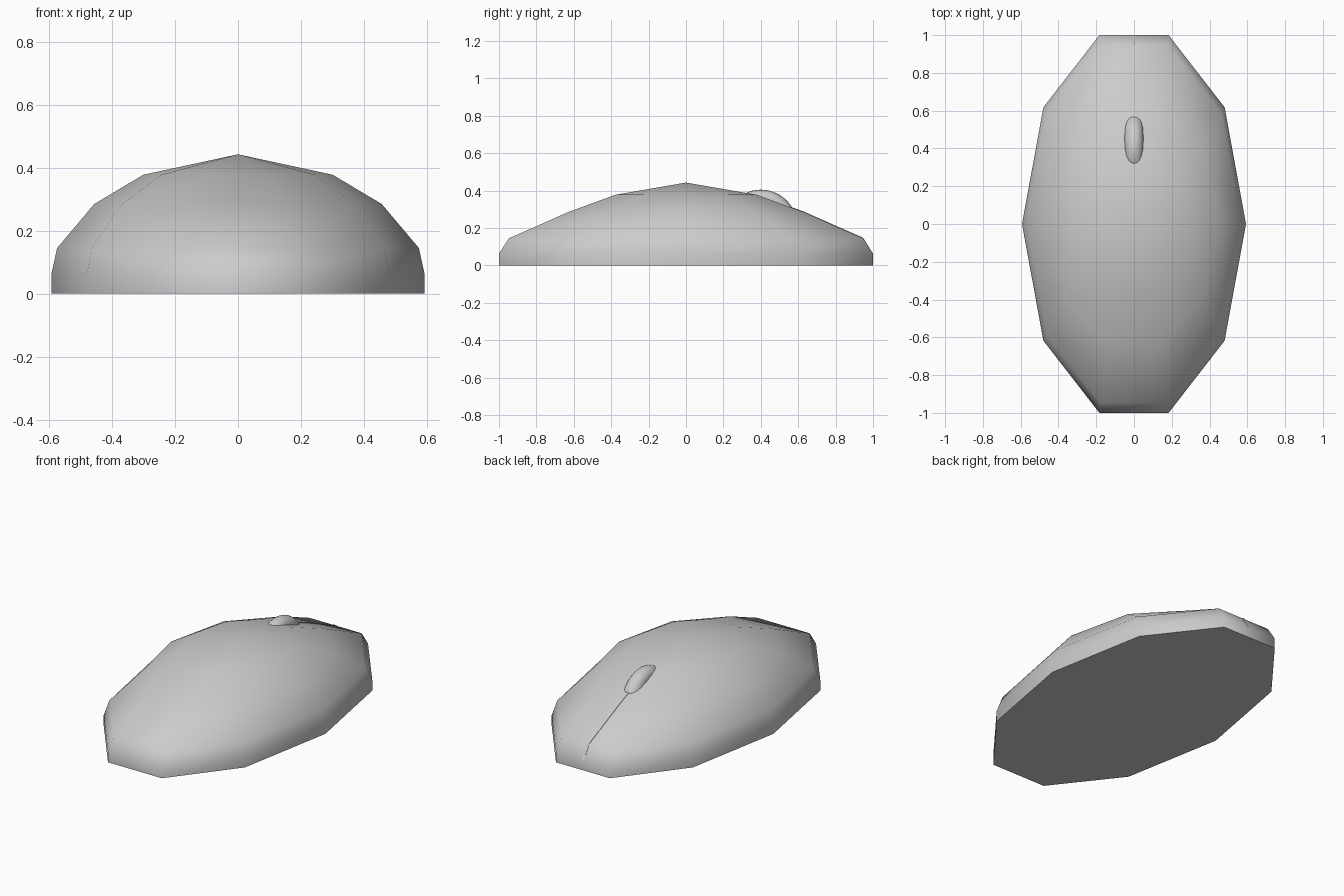
import bpy, bmesh, math
from mathutils import Vector

if "Cube" in bpy.data.objects:
    bpy.data.objects.remove(bpy.data.objects["Cube"])


def make_object(name, bm, angle):
    bmesh.ops.recalc_face_normals(bm, faces=bm.faces)
    mesh = bpy.data.meshes.new(name)
    bm.to_mesh(mesh)
    bm.free()
    obj = bpy.data.objects.new(name, mesh)
    bpy.context.collection.objects.link(obj)
    bpy.ops.object.select_all(action='DESELECT')
    bpy.context.view_layer.objects.active = obj
    obj.select_set(True)
    bpy.ops.object.shade_smooth_by_angle(angle=math.radians(angle))
    return obj


# Body: stack of ten-sided rings (half width, half length, height) and an apex
SIDES = 10
END = math.sin(math.radians(72))
rings = [(0.593, 1.0, 0.0), (0.593, 1.0, 0.063), (0.575, 0.947, 0.145),
         (0.457, 0.63, 0.285), (0.301, 0.377, 0.378)]
bm = bmesh.new()
loops = []
for rx, ry, z in rings:
    loops.append([bm.verts.new((rx * math.cos(a), ry / END * math.sin(a), z))
                  for a in (math.tau * i / SIDES for i in range(SIDES))])
apex = bm.verts.new((0, 0, 0.443))
bm.faces.new(loops[0])
for i in range(SIDES):
    j = (i + 1) % SIDES
    for low, high in zip(loops, loops[1:]):
        bm.faces.new((low[i], low[j], high[j], high[i]))
    bm.faces.new((loops[-1][i], loops[-1][j], apex))
make_object("mouse_body", bm, 60)

# Scroll wheel: rounded ring turned on its side, half sunk in the body
bpy.ops.mesh.primitive_torus_add(major_segments=48, minor_segments=20,
                                 major_radius=0.145, minor_radius=0.05,
                                 location=(0, 0.40, 0.21),
                                 rotation=(0, math.pi / 2, 0))
wheel = bpy.context.object
wheel.name = "scroll_wheel"
bpy.ops.object.shade_smooth_by_angle(angle=math.radians(60))

# Button seam: thin strip following the body from wheel to the end
path = [(0.55, 0.3145), (0.63, 0.285), (0.947, 0.145), (1.0, 0.063)]
bm = bmesh.new()
sections = []
for y, z in path:
    lift = 0.003 if y < 0.99 else 0.0
    sections.append([bm.verts.new(Vector((x, y + dy, z + dz)))
                     for x, dy, dz in ((-0.007, 0, lift), (0.007, 0, lift),
                                       (0.007, -0.01, -0.01), (-0.007, -0.01, -0.01))])
for a, b in zip(sections, sections[1:]):
    for i in range(4):
        j = (i + 1) % 4
        bm.faces.new((a[i], a[j], b[j], b[i]))
bm.faces.new(sections[0])
bm.faces.new(sections[-1])
make_object("button_seam", bm, 30)
